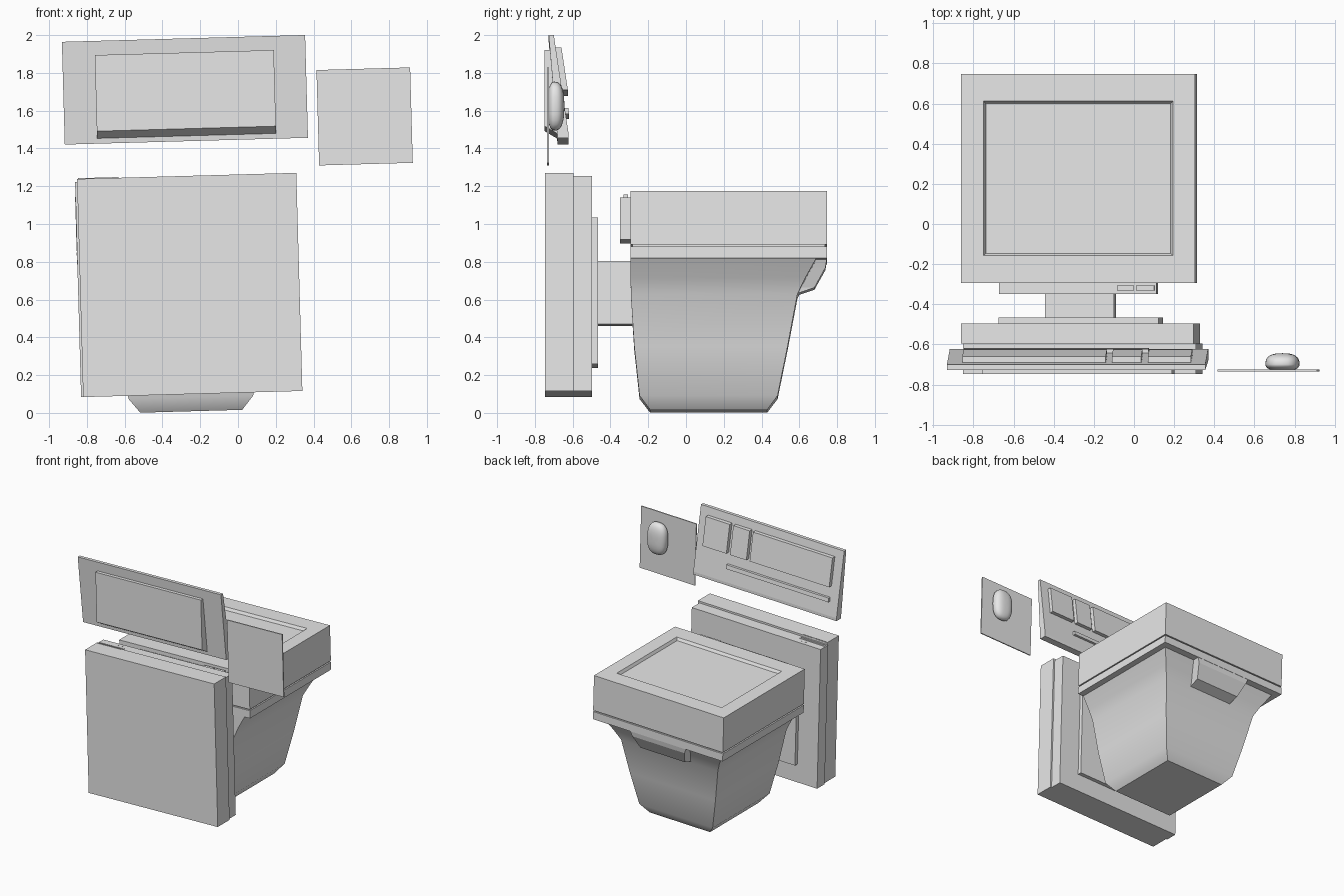
import bpy, bmesh, math
from mathutils import Matrix

if "Cube" in bpy.data.objects:
    bpy.data.objects.remove(bpy.data.objects["Cube"])

# Whole set leans slightly about the y axis
LEAN = (Matrix.Translation((0, 0, 1)) @ Matrix.Rotation(math.radians(-1.6), 4, 'Y')
        @ Matrix.Translation((0, 0, -1)))

grey = bpy.data.materials.new("plain grey")
grey.diffuse_color = (0.8, 0.8, 0.8, 1)
grey.use_nodes = True
grey.node_tree.nodes["Principled BSDF"].inputs["Base Color"].default_value = grey.diffuse_color


def finish(name, bm, smooth=None):
    bmesh.ops.recalc_face_normals(bm, faces=bm.faces)
    bm.transform(LEAN)
    me = bpy.data.meshes.new(name)
    bm.to_mesh(me)
    bm.free()
    me.materials.append(grey)
    ob = bpy.data.objects.new(name, me)
    bpy.context.collection.objects.link(ob)
    if smooth:
        bpy.ops.object.select_all(action='DESELECT')
        bpy.context.view_layer.objects.active = ob
        ob.select_set(True)
        bpy.ops.object.shade_smooth_by_angle(angle=math.radians(smooth))
    return ob


def loft(name, rings, smooth=None):
    """Closed solid through rings of points, capped at both ends."""
    bm = bmesh.new()
    loops = [[bm.verts.new(p) for p in r] for r in rings]
    n = len(loops[0])
    for a, b in zip(loops, loops[1:]):
        for i in range(n):
            j = (i + 1) % n
            bm.faces.new((a[i], a[j], b[j], b[i]))
    bm.faces.new(loops[0])
    bm.faces.new(loops[-1])
    return finish(name, bm, smooth)


def rect(z, x0, x1, y0, y1):
    return [(x0, y0, z), (x1, y0, z), (x1, y1, z), (x0, y1, z)]


def box(name, x0, x1, y0, y1, z0, z1):
    return loft(name, [rect(z0, x0, x1, y0, y1), rect(z1, x0, x1, y0, y1)])


def prism(name, profile, x0, x1, inset=None):
    """Side profile of (y, z) points extruded along x."""
    return loft(name, [[(x, y, z) for y, z in profile] for x in (x0, x1)])


# System unit: two stacked slabs
box("case_lower", -0.845, 0.316, -0.747, -0.595, 0.107, 1.262)
box("case_upper", -0.856, 0.303, -0.595, -0.497, 0.107, 1.247)
for i, y in enumerate((-0.56, -0.579)):
    box(f"vent_{i}", -0.845, -0.625, y - 0.003, y + 0.003, 1.24, 1.251)
box("vent_2", -0.84, -0.625, -0.602, -0.597, 1.25, 1.266)
for i, x in enumerate((-0.70, -0.665)):
    box(f"case_light_{i}", x - 0.003, x + 0.003, -0.531, -0.525, 1.24, 1.25)

# Monitor stand
box("stand_plate", -0.675, 0.123, -0.5, -0.465, 0.255, 1.032)
box("stand_neck", -0.45, -0.105, -0.47, -0.2, 0.472, 0.806)

# Monitor: bezel with recessed screen, groove, rear rim
L, R, B, T = -0.858, 0.309, -0.294, 0.747
loft("bezel", [rect(0.882, L, R, B, T), rect(1.167, L, R, B, T),
               rect(1.167, -0.746, 0.199, -0.158, 0.612),
               rect(1.145, -0.734, 0.187, -0.146, 0.600)])
box("bezel_groove", L + .012, R - .012, B + .012, T - .012, 0.868, 0.886)
box("rear_rim", L, R, B, T, 0.81, 0.872)

# Tapering tube housing
C = -0.275
loft("tube_housing", [rect(z, C - h, C + h, y0, y1) for z, h, y0, y1 in (
    (0.016, 0.27, -0.19, 0.43), (0.09, 0.33, -0.246, 0.485),
    (0.35, 0.385, -0.274, 0.538), (0.625, 0.435, -0.292, 0.59),
    (0.71, 0.475, -0.293, 0.632), (0.812, 0.535, -0.293, 0.69))], smooth=35)

# Handle tab on the housing
loft("housing_tab", [rect(z, C - h, C + h, 0.5, y) for z, h, y in (
    (0.633, 0.195, 0.585), (0.665, 0.2, 0.68),
    (0.77, 0.235, 0.738), (0.812, 0.25, 0.745))])

# Control strip with two buttons
box("control_strip", -0.668, 0.117, -0.349, -0.28, 0.915, 1.137)
for i, (a, b) in enumerate(((-0.08, 0.005), (0.015, 0.105))):
    box(f"button_{i}", a, b, -0.331, -0.306, 1.13, 1.152)

# Keyboard: wedge slab, base foot, key groups
prism("keyboard", [(-0.727, 1.99), (-0.70, 1.99), (-0.622, 1.47),
                   (-0.622, 1.446), (-0.68, 1.446)], -0.905, 0.383)
prism("keyboard_base", [(-0.748, 1.915), (-0.71, 1.915), (-0.67, 1.474),
                        (-0.684, 1.474), (-0.748, 1.512)], -0.733, 0.215)


def keys(name, x0, x1, z0, z1, h):
    y = lambda z: -0.70 + (1.99 - z) * 0.15
    prism(name, [(y(z0) - 0.01, z0), (y(z0) + h, z0), (y(z1) + h, z1),
                 (y(z1) - 0.01, z1)], x0, x1)


keys("main_keys", -0.83, -0.115, 1.70, 1.927, 0.031)
keys("cursor_keys", -0.085, 0.062, 1.70, 1.927, 0.031)
keys("number_keys", 0.095, 0.31, 1.70, 1.927, 0.031)
keys("space_bar", -0.83, 0.09, 1.58, 1.612, 0.02)

# Mouse mat and mouse
box("mouse_mat", 0.438, 0.934, -0.735, -0.726, 1.298, 1.803)
bm = bmesh.new()
bmesh.ops.create_uvsphere(bm, u_segments=24, v_segments=16, radius=1)
soft = lambda c: math.copysign(abs(c) ** 0.75, c)
for v in bm.verts:
    x, y, z = v.co
    v.co = (0.757 + 0.085 * soft(x), -0.70 + 0.056 * (soft(z) if z > 0 else 0.6 * z),
            1.603 + 0.13 * soft(y))
finish("mouse", bm, smooth=40)
